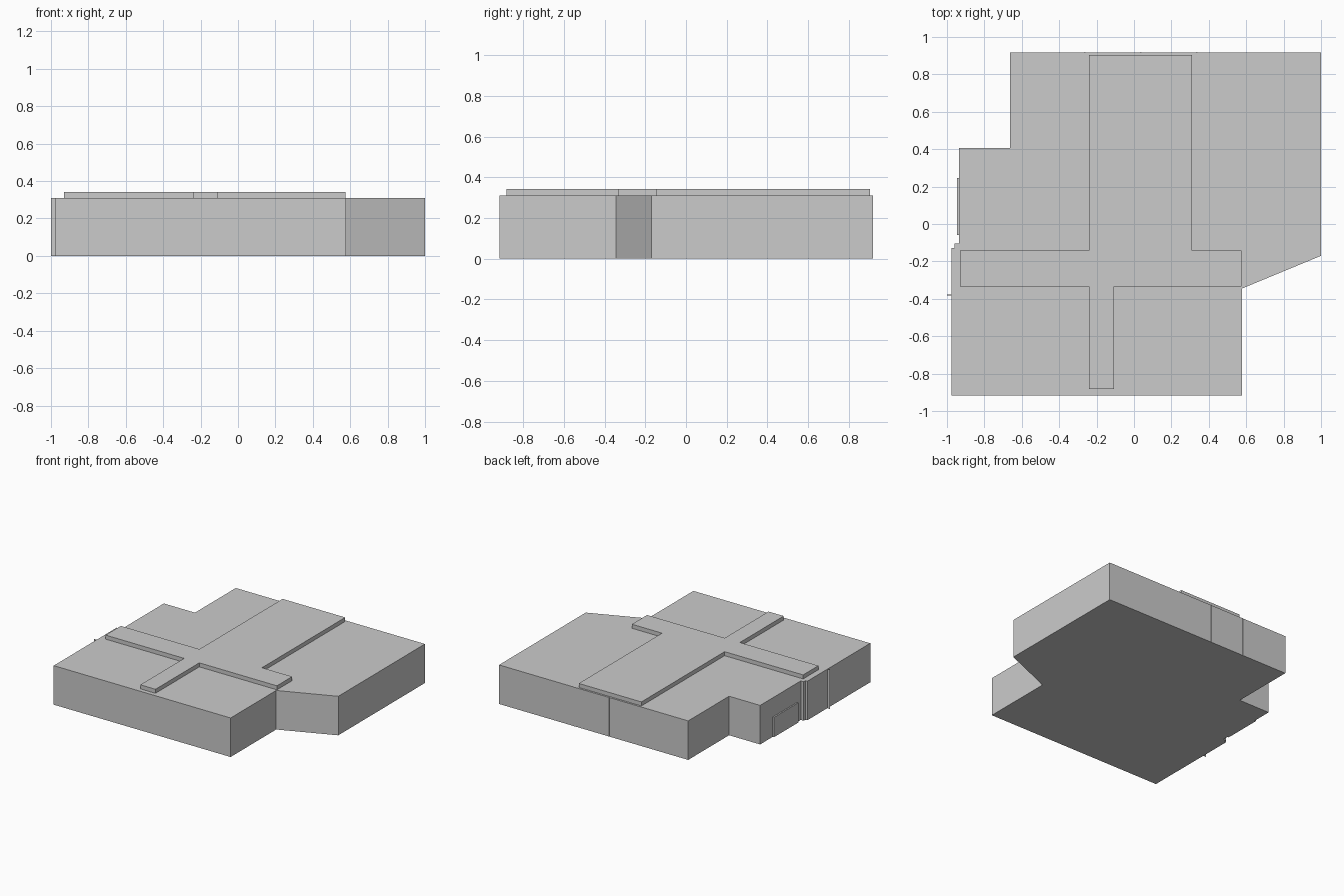
import bpy, bmesh

if "Cube" in bpy.data.objects:
    bpy.data.objects.remove(bpy.data.objects["Cube"])


def prism(name, outline, z0, z1):
    """Extrude a flat outline between two heights."""
    bm = bmesh.new()
    face = bm.faces.new([bm.verts.new((x, y, z0)) for x, y in outline])
    top = bmesh.ops.extrude_face_region(bm, geom=[face])["geom"]
    bmesh.ops.translate(bm, vec=(0, 0, z1 - z0),
                        verts=[v for v in top if isinstance(v, bmesh.types.BMVert)])
    bmesh.ops.recalc_face_normals(bm, faces=bm.faces)
    mesh = bpy.data.meshes.new(name)
    bm.to_mesh(mesh)
    bm.free()
    obj = bpy.data.objects.new(name, mesh)
    bpy.context.collection.objects.link(obj)
    return obj


def box(name, x0, x1, y0, y1, z0, z1):
    return prism(name, [(x0, y0), (x1, y0), (x1, y1), (x0, y1)], z0, z1)


WALL, ROOF = 0.31, 0.342

# Main building with slanted corner, rear notch and stepped left wall
prism("building_body", [
    (-0.977, -0.917), (0.577, -0.917), (0.577, -0.345), (1.0, -0.17),
    (1.0, 0.918), (-0.662, 0.918), (-0.662, 0.405), (-0.935, 0.405),
    (-0.935, -0.105), (-0.96, -0.105), (-0.96, -0.127), (-0.977, -0.127),
], 0, WALL)

# Raised cross-shaped roof section
prism("raised_roof", [
    (-0.24, -0.883), (-0.107, -0.883), (-0.107, -0.333), (0.575, -0.333),
    (0.575, -0.142), (0.31, -0.142), (0.31, 0.903), (-0.24, 0.903),
    (-0.24, -0.142), (-0.93, -0.142), (-0.93, -0.333), (-0.24, -0.333),
], WALL, ROOF)

# Low panel and thin fin on the left wall
box("left_panel", -0.946, -0.934, -0.058, 0.247, 0, 0.157)
box("left_fin", -1.0, -0.976, -0.382, -0.378, 0, WALL)

# Seams between the rear wall panels
for i, x in enumerate((-0.262, 0.035, 0.336)):
    box(f"rear_seam_{i + 1}", x - 0.004, x + 0.004, 0.917, 0.920, 0, WALL)
